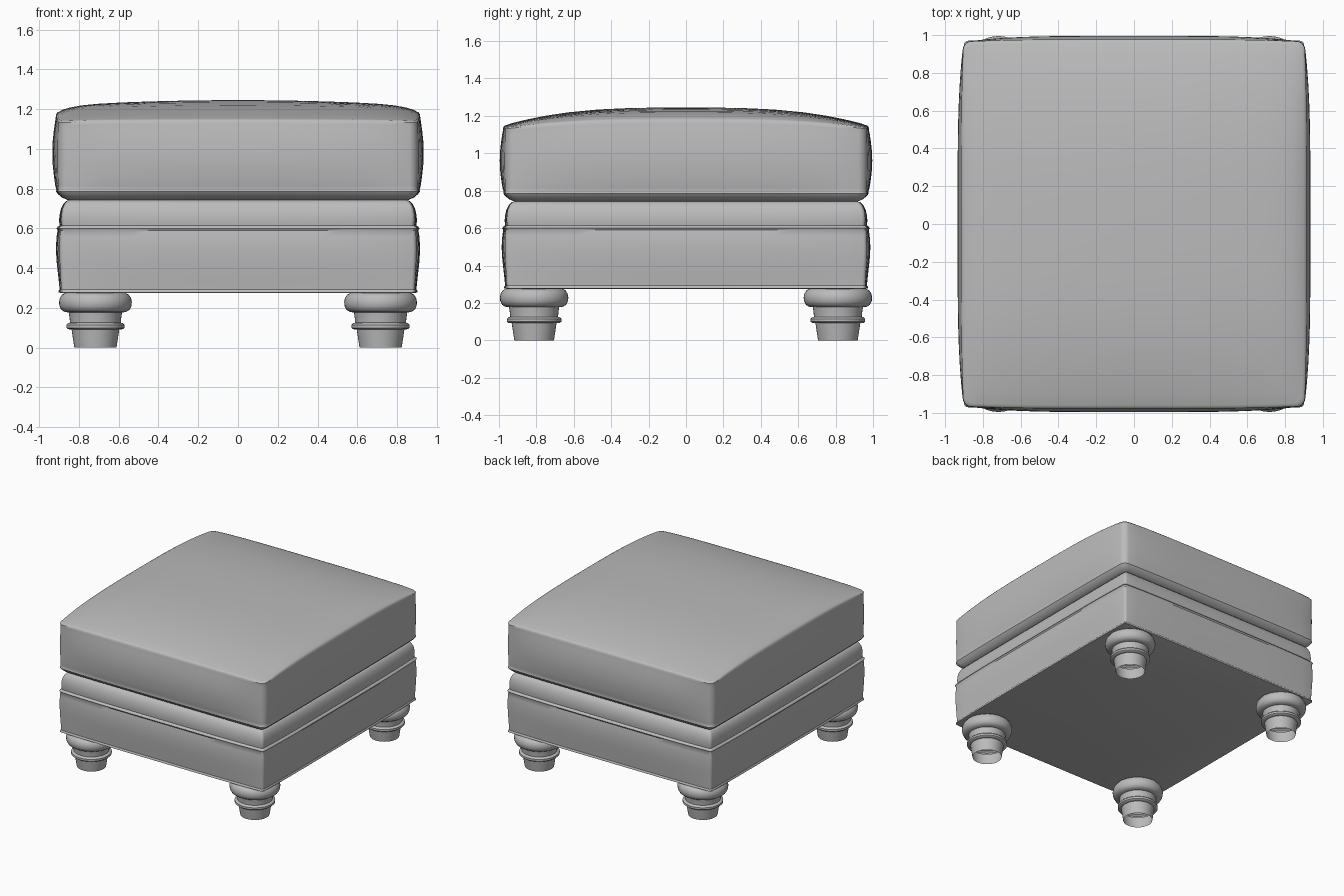
import bpy, bmesh, math

if "Cube" in bpy.data.objects:
    bpy.data.objects.remove(bpy.data.objects["Cube"])

grey = bpy.data.materials.new("grey_fabric")
grey.use_nodes = True
COLOUR = (0.5, 0.5, 0.5, 1)
grey.diffuse_color = COLOUR
grey.node_tree.nodes["Principled BSDF"].inputs["Base Color"].default_value = COLOUR


def finish(name, bm, angle=40):
    bmesh.ops.recalc_face_normals(bm, faces=bm.faces)
    mesh = bpy.data.meshes.new(name)
    bm.to_mesh(mesh)
    bm.free()
    mesh.materials.append(grey)
    obj = bpy.data.objects.new(name, mesh)
    bpy.context.collection.objects.link(obj)
    bpy.ops.object.select_all(action='DESELECT')
    obj.select_set(True)
    bpy.context.view_layer.objects.active = obj
    bpy.ops.object.shade_smooth_by_angle(angle=math.radians(angle))
    return obj


def outline(radius, side=20, corner=5):
    """Unit square outline with rounded corners."""
    c = 1 - radius
    pts = []
    for q in range(4):
        a0 = q * math.pi / 2
        for i in range(corner + 1):
            a = a0 + i / corner * math.pi / 2
            cx, cy = ((c, c), (-c, c), (-c, -c), (c, -c))[q]
            pts.append((cx + radius * math.cos(a), cy + radius * math.sin(a)))
        # straight run to the next corner
        nx, ny = ((-c, 1), (-1, -c), (c, -1), (1, c))[q]
        px, py = pts[-1]
        for i in range(1, side):
            t = i / side
            pts.append((px + (nx - px) * t, py + (ny - py) * t))
    return pts


def swell(p, half, inset, bulge):
    """Place an outline point, bowing the middle of each side outward."""
    u, v = p
    x = u * (half[0] - inset + bulge * (1 - v ** 4))
    y = v * (half[1] - inset + bulge * (1 - u ** 4))
    return x, y


def bridge(bm, loops):
    for a, b in zip(loops, loops[1:]):
        for i in range(len(a)):
            j = (i + 1) % len(a)
            bm.faces.new((a[i], a[j], b[j], b[i]))


def crown(u, v):
    """Height of the domed cushion top."""
    f = 1 - 0.25 * u * u - 0.3 * u ** 12
    g = 1 - 0.85 * abs(v) ** 3
    return 1.13 + 0.115 * f * g


def make_cushion():
    bm = bmesh.new()
    half = (0.905, 0.967)
    pts = outline(0.045)
    low = 0.785
    loops = []
    # underside and lower seam: height, inset, bulge
    for z, inset, bulge in ((0.742, 0.05, 0), (0.755, 0.025, 0.005),
                            (0.772, 0.008, 0.008), (0.785, 0, 0.01), (0.793, 0.004, 0.012)):
        loops.append([bm.verts.new((*swell(p, half, inset, bulge), z)) for p in pts])
    # bowed side panels, following the crown at the top
    for t in (0.08, 0.2, 0.35, 0.5, 0.65, 0.8, 0.9, 0.96):
        bulge = 0.012 + 0.02 * math.sin(math.pi * t)
        loops.append([bm.verts.new((*swell(p, half, 0.003, bulge),
                                    low + t * (crown(*p) - 0.008 - low))) for p in pts])
    # upper seam and domed top
    for s, inset, drop in ((1, 0.002, 0.008), (0.997, 0.006, 0), (0.985, 0.006, 0),
                           (0.96, 0, 0), (0.92, 0, 0), (0.86, 0, 0), (0.77, 0, 0),
                           (0.64, 0, 0), (0.48, 0, 0), (0.3, 0, 0), (0.12, 0, 0)):
        ring = []
        for p in pts:
            x, y = swell(p, half, inset, 0.012)
            ring.append(bm.verts.new((x * s, y * s, crown(p[0] * s, p[1] * s) - drop)))
        loops.append(ring)
    bridge(bm, loops)
    bm.faces.new(loops[0])
    bm.faces.new(loops[-1])
    finish("seat_cushion", bm)


def make_base():
    bm = bmesh.new()
    half = (0.895, 0.965)
    pts = outline(0.02)
    loops = []
    # bottom piping, lower panel, seam, rounded upper band: height, inset, bulge
    for z, inset, bulge in ((0.275, 0.01, 0.005), (0.278, 0, 0.008), (0.285, 0, 0.008),
                            (0.293, 0.006, 0.008), (0.35, 0.004, 0.012), (0.43, 0, 0.017),
                            (0.5, -0.002, 0.019), (0.56, 0, 0.017), (0.59, 0.002, 0.014),
                            (0.6, -0.004, 0.014), (0.608, 0, 0.012), (0.614, 0.01, 0.012),
                            (0.64, 0.007, 0.012), (0.67, 0.008, 0.01), (0.7, 0.013, 0.008),
                            (0.725, 0.024, 0.006), (0.738, 0.036, 0.004), (0.745, 0.055, 0)):
        loops.append([bm.verts.new((*swell(p, half, inset, bulge), z)) for p in pts])
    bridge(bm, loops)
    bm.faces.new(loops[0])
    bm.faces.new(loops[-1])
    finish("upholstered_base", bm)


# turned leg profile: radius, height (open at the floor)
LEG = ((0.106, 0), (0.12, 0.092), (0.138, 0.093), (0.146, 0.1), (0.146, 0.115),
       (0.138, 0.123), (0.128, 0.126), (0.13, 0.15), (0.134, 0.177), (0.155, 0.18),
       (0.172, 0.191), (0.181, 0.21), (0.183, 0.23), (0.179, 0.25), (0.168, 0.267),
       (0.15, 0.276))


def make_leg(name, x, y, steps=40):
    bm = bmesh.new()
    loops = []
    for r, z in LEG:
        loops.append([bm.verts.new((x + r * math.cos(k * math.tau / steps),
                                    y + r * math.sin(k * math.tau / steps), z))
                      for k in range(steps)])
    bridge(bm, loops)
    bm.faces.new(loops[-1])
    finish(name, bm)


make_cushion()
make_base()
for end, sy in (("front", -1), ("back", 1)):
    for side, sx in (("left", 1), ("right", -1)):
        make_leg(f"{end}_{side}_leg", sx * 0.717, sy * 0.812)
